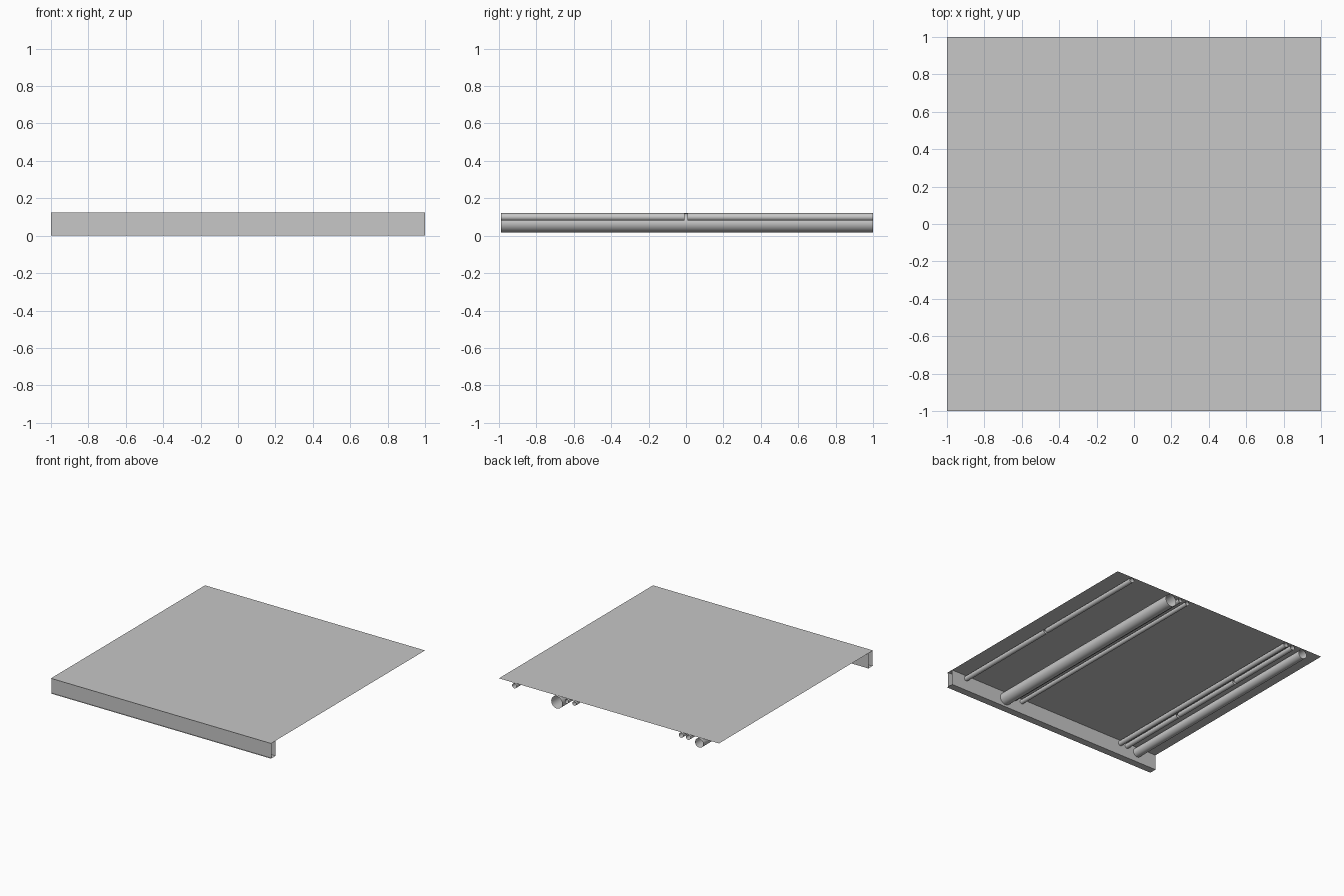
import bpy, bmesh
from mathutils import Matrix, Vector

default = bpy.data.objects.get("Cube")
if default:
    bpy.data.objects.remove(default, do_unlink=True)

# Single plain grey
GREY = (0.57, 0.57, 0.57, 1)
grey = bpy.data.materials.new("plain_grey")
grey.use_nodes = True
grey.diffuse_color = GREY
grey.node_tree.nodes["Principled BSDF"].inputs["Base Color"].default_value = GREY

TOP = 0.125
BACK = 1.0
FACE = -0.99   # front plate
WEB = -0.94    # rear plate of the edge beam


def finish(name, bm):
    mesh = bpy.data.meshes.new(name)
    bm.to_mesh(mesh)
    bm.free()
    mesh.materials.append(grey)
    obj = bpy.data.objects.new(name, mesh)
    bpy.context.collection.objects.link(obj)
    return obj


def sheet(name, corner, side_a, side_b):
    """Thin rectangular sheet; its normal follows side_a x side_b."""
    bm = bmesh.new()
    c, a, b = Vector(corner), Vector(side_a), Vector(side_b)
    bm.faces.new([bm.verts.new(p) for p in (c, c + a, c + a + b, c + b)])
    return finish(name, bm)


def tube(name, x, z, radius, start, end):
    """Open smooth tube running front to back."""
    bm = bmesh.new()
    place = Matrix.Translation((x, (start + end) / 2, z)) @ Matrix.Rotation(1.5707963, 4, 'X')
    bmesh.ops.create_cone(bm, cap_ends=False, segments=32, radius1=radius,
                          radius2=radius, depth=end - start, matrix=place)
    for f in bm.faces:
        f.smooth = True
    return finish(name, bm)


def pipe_run(name, x, z, radius, joints=()):
    """Pipe split into lengths by narrow gaps at the joints."""
    gap = 0.007
    stops = [FACE - gap, *joints, BACK + gap]
    for i, (a, b) in enumerate(zip(stops, stops[1:]), 1):
        tube(f"{name}_{i}", x, z, radius, a + gap, b - gap)


# Ceiling panel
sheet("ceiling_panel", (-1, -1, TOP), (2, 0, 0), (0, 2, 0))

# Hollow edge beam along the front
sheet("beam_front_plate", (-1, FACE, 0), (2, 0, 0), (0, 0, TOP))
sheet("beam_rear_plate", (1, WEB, 0), (-2, 0, 0), (0, 0, TOP))
sheet("beam_bottom_plate", (-1, WEB, 0), (2, 0, 0), (0, -1 - WEB, 0))

# Pipes slung under the panel
pipe_run("edge_conduit", 0.86, 0.1, 0.02, [0])
pipe_run("large_duct", 0.475, 0.068, 0.05)
pipe_run("thin_conduit_outer", 0.385, 0.1, 0.017)
pipe_run("thin_conduit_inner", 0.315, 0.1, 0.017)
pipe_run("right_conduit_inner", -0.655, 0.1, 0.02)
pipe_run("right_conduit_outer", -0.72, 0.1, 0.02, [-0.33, 0.33])
pipe_run("medium_duct", -0.82, 0.08, 0.037)
